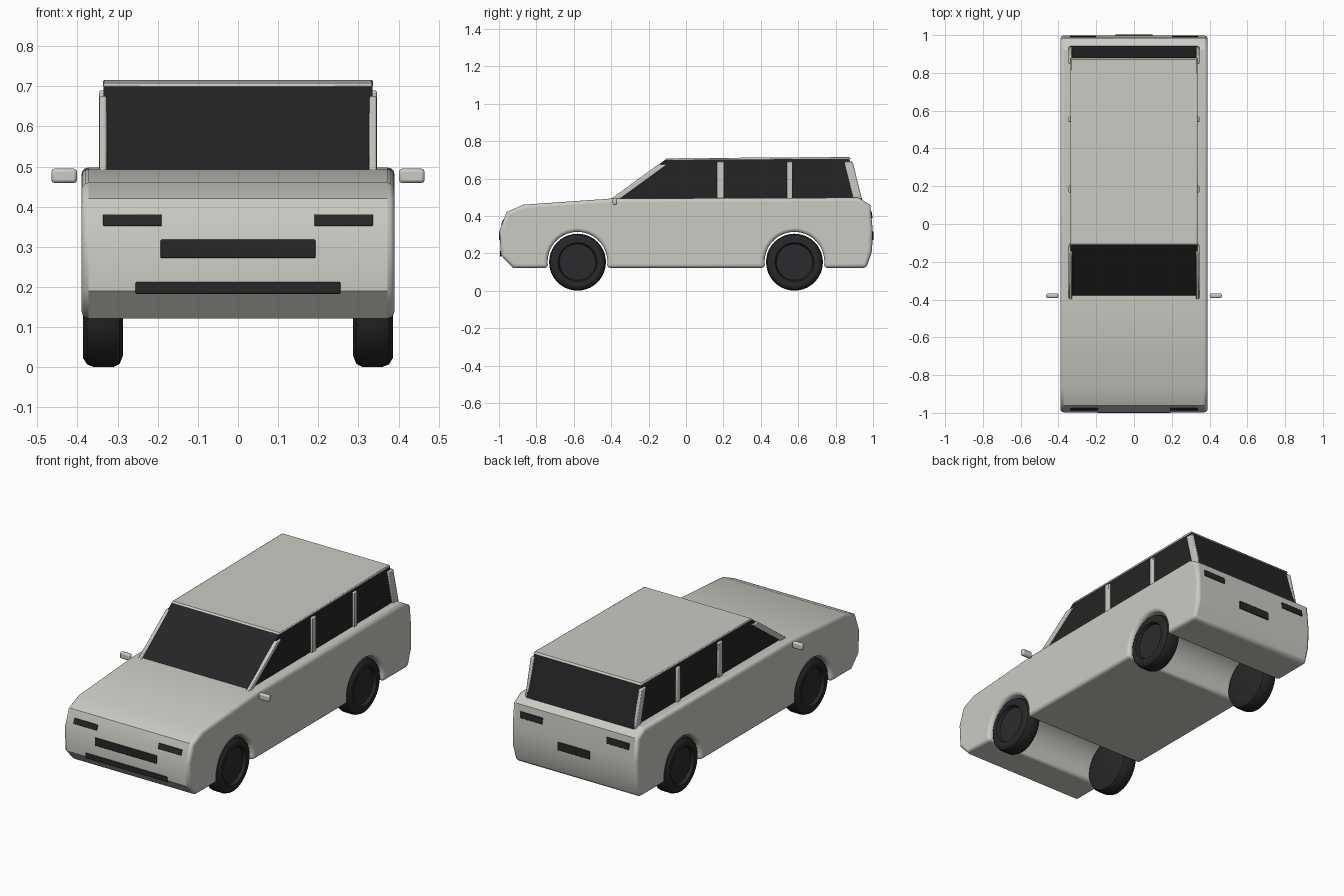
import bpy, bmesh, math
from mathutils import Vector

if "Cube" in bpy.data.objects:
    bpy.data.objects.remove(bpy.data.objects["Cube"])


def material(name, rgb):
    m = bpy.data.materials.new(name)
    m.diffuse_color = (*rgb, 1)
    m.use_nodes = True
    m.node_tree.nodes["Principled BSDF"].inputs["Base Color"].default_value = m.diffuse_color
    return m


PAINT = material("warm_grey_paint", (0.60, 0.59, 0.545))
GLASS = material("dark_glass", (0.018, 0.018, 0.018))
TRIM = material("black_trim", (0.02, 0.02, 0.021))
RUBBER = material("tyre_rubber", (0.021, 0.021, 0.022))
HUB = material("hub_grey", (0.024, 0.024, 0.027))


def finish(name, bm, mats, bevel=0, limit=30, segments=2):
    bmesh.ops.recalc_face_normals(bm, faces=bm.faces)
    me = bpy.data.meshes.new(name)
    bm.to_mesh(me)
    bm.free()
    ob = bpy.data.objects.new(name, me)
    bpy.context.collection.objects.link(ob)
    for m in mats:
        me.materials.append(m)
    if bevel:
        b = ob.modifiers.new("bevel", 'BEVEL')
        b.width, b.segments = bevel, segments
        b.limit_method, b.angle_limit = 'ANGLE', math.radians(limit)
    bpy.ops.object.select_all(action='DESELECT')
    ob.select_set(True)
    bpy.context.view_layer.objects.active = ob
    bpy.ops.object.shade_smooth_by_angle(angle=math.radians(25))
    return ob


def side_profile(name, pts, x0, x1, mat, **kw):
    """Extrude a (y, z) outline from x0 to x1."""
    bm = bmesh.new()
    face = bm.faces.new([bm.verts.new((x0, y, z)) for y, z in pts])
    ext = bmesh.ops.extrude_face_region(bm, geom=[face])["geom"]
    bmesh.ops.translate(bm, vec=(x1 - x0, 0, 0),
                        verts=[g for g in ext if isinstance(g, bmesh.types.BMVert)])
    return finish(name, bm, [mat], **kw)


def box(name, centre, size, mat, tilt=0, **kw):
    bm = bmesh.new()
    bmesh.ops.create_cube(bm, size=1)
    bmesh.ops.scale(bm, vec=size, verts=bm.verts)
    ob = finish(name, bm, [mat], **kw)
    ob.location = centre
    ob.rotation_euler.x = tilt
    return ob


# Lower body: side outline including the two wheel arches
AXLE_Y, AXLE_Z, ARCH_R, FLOOR = 0.58, 0.155, 0.16, 0.122


def arch(cy, n=20):
    a = math.asin((FLOOR - AXLE_Z) / ARCH_R)
    return [(cy + ARCH_R * math.cos(t), AXLE_Z + ARCH_R * math.sin(t))
            for t in (a + (math.pi - 2 * a) * i / n for i in range(n + 1))]


outline = [(-0.925, FLOOR), (-0.99, 0.19), (-0.997, 0.32), (-0.96, 0.42),
           (-0.87, 0.46), (-0.40, 0.493), (0.92, 0.498), (0.985, 0.46),
           (0.998, 0.33), (0.995, 0.215), (0.965, FLOOR)]
outline += arch(AXLE_Y) + arch(-AXLE_Y)
side_profile("lower_body", outline, -0.39, 0.39, PAINT, bevel=0.018, limit=62, segments=3)

# Glass cabin and roof panel
side_profile("cabin_glass", [(-0.395, 0.48), (-0.11, 0.702), (0.872, 0.708), (0.945, 0.48)],
             -0.335, 0.335, GLASS)
side_profile("roof_panel", [(-0.115, 0.698), (-0.105, 0.708), (0.872, 0.716), (0.882, 0.704)],
             -0.336, 0.336, PAINT, bevel=0.004, limit=60)

# Window pillars (bottom y, top y, width along y), both sides
PILLARS = {"front_pillar": (-0.385, -0.125, 0.03), "middle_pillar": (0.185, 0.185, 0.038),
           "rear_door_pillar": (0.555, 0.555, 0.03), "back_pillar": (0.918, 0.868, 0.045)}
for s, side in ((1, "right"), (-1, "left")):
    for name, (yb, yt, w) in PILLARS.items():
        zt = 0.675 if name == "front_pillar" else 0.69
        h = w / 2 * math.hypot(yt - yb, 0.2) / 0.2
        side_profile(f"{name}_{side}", [(yb - h, 0.485), (yb + h, 0.485), (yt + h, zt), (yt - h, zt)],
                     s * 0.327, s * 0.346, PAINT, bevel=0.005)
    # Wing mirrors
    box(f"mirror_{side}", (s * 0.433, -0.38, 0.477), (0.064, 0.024, 0.036), PAINT, bevel=0.008)

# Front and rear plates: name, x, y, z, width, height, tilt
slope = math.atan2(0.037, 0.10)
PLATES = [("headlight_right", 0.263, -0.979, 0.366, 0.146, 0.031, -slope),
          ("headlight_left", -0.263, -0.979, 0.366, 0.146, 0.031, -slope),
          ("grille", 0, -0.996, 0.295, 0.386, 0.046, 0),
          ("lower_intake", 0, -0.99, 0.198, 0.51, 0.03, 0),
          ("tail_light_right", 0.27, 0.991, 0.405, 0.14, 0.036, 0.1),
          ("tail_light_left", -0.27, 0.991, 0.405, 0.14, 0.036, 0.1),
          ("rear_plate", 0, 0.998, 0.295, 0.2, 0.046, 0)]
for name, x, y, z, w, h, tilt in PLATES:
    box(name, (x, y, z), (w, 0.009, h), TRIM, tilt=tilt, bevel=0.003)


# Wheels: lathed tyre section (x outward, radius) with a recessed hub
def wheel(name, s, cy):
    section = [(0.287, 0), (0.287, 0.125), (0.295, 0.145), (0.31, 0.152), (0.36, 0.152),
               (0.376, 0.146), (0.386, 0.13), (0.386, 0.104), (0.368, 0.097), (0.368, 0)]
    bm = bmesh.new()
    vs = [bm.verts.new((s * x, 0, r)) for x, r in section]
    es = [bm.edges.new(p) for p in zip(vs, vs[1:])]
    bmesh.ops.spin(bm, geom=vs + es, cent=(0, 0, 0), axis=(1, 0, 0),
                   angle=math.tau, steps=40, use_duplicate=False)
    bmesh.ops.remove_doubles(bm, verts=bm.verts, dist=1e-4)
    for f in bm.faces:
        c = f.calc_center_median()
        f.material_index = int(abs(c.x) > 0.36 and math.hypot(c.y, c.z) < 0.1)
    ob = finish(name, bm, [RUBBER, HUB])
    ob.location = Vector((0, cy, 0.153))


for s, side in ((1, "right"), (-1, "left")):
    wheel(f"front_wheel_{side}", s, -AXLE_Y)
    wheel(f"rear_wheel_{side}", s, AXLE_Y)
